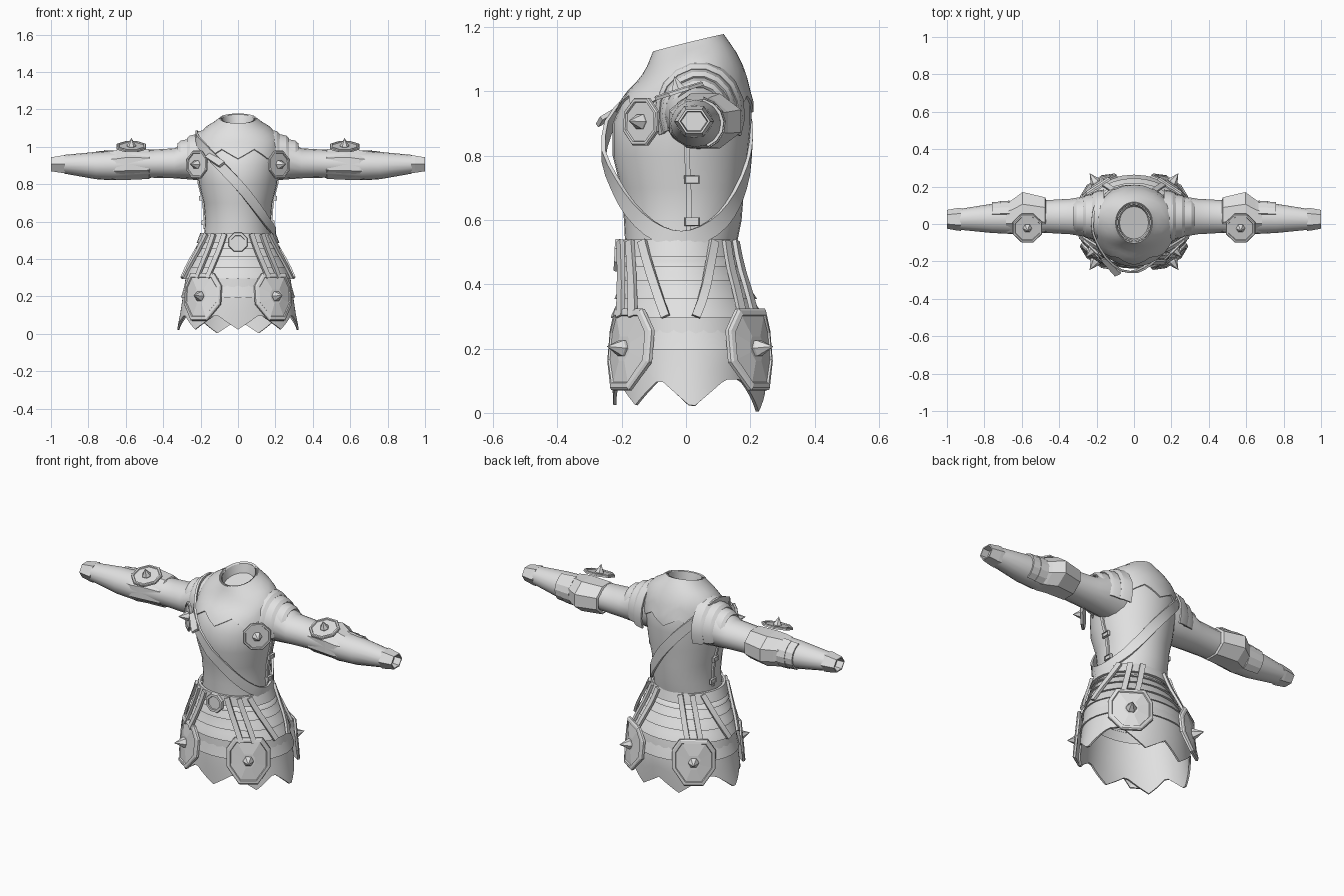
import bpy, bmesh, math
from mathutils import Vector

if "Cube" in bpy.data.objects:
    bpy.data.objects.remove(bpy.data.objects["Cube"])

grey = bpy.data.materials.new("armour_grey")
grey.diffuse_color = (0.75, 0.75, 0.75, 1)
grey.use_nodes = True
grey.node_tree.nodes["Principled BSDF"].inputs["Base Color"].default_value = grey.diffuse_color
Z = Vector((0, 0, 1))


def loft(name, rings, closed=True, caps=(), thick=0, angle=35, loop=False):
    """Skin a list of point rings, optionally thickened."""
    bm = bmesh.new()
    vs = [[bm.verts.new(p) for p in r] for r in rings]
    n = len(rings[0])
    for i in range(len(rings) if loop else len(rings) - 1):
        a, b = vs[i], vs[(i + 1) % len(vs)]
        for j in range(n if closed else n - 1):
            k = (j + 1) % n
            bm.faces.new((a[j], a[k], b[k], b[j]))
    for c in caps:
        bm.faces.new(vs[c])
    bmesh.ops.remove_doubles(bm, verts=bm.verts, dist=1e-5)
    bmesh.ops.recalc_face_normals(bm, faces=bm.faces)
    me = bpy.data.meshes.new(name)
    bm.to_mesh(me)
    bm.free()
    me.materials.append(grey)
    ob = bpy.data.objects.new(name, me)
    bpy.context.collection.objects.link(ob)
    bpy.ops.object.select_all(action='DESELECT')
    bpy.context.view_layer.objects.active = ob
    ob.select_set(True)
    if thick:
        m = ob.modifiers.new("shell", 'SOLIDIFY')
        m.thickness, m.offset = thick, 0
        bpy.ops.object.modifier_apply(modifier=m.name)
    if angle:
        bpy.ops.object.shade_smooth_by_angle(angle=math.radians(angle))
    return ob


# Profiles: height, half width, front y, back y
TORSO = [(.5, .18, -.185, .15), (.6, .172, -.19, .17), (.7, .18, -.2, .178), (.8, .205, -.225, .19),
         (.9, .215, -.225, .2), (.97, .22, -.195, .2), (1.05, .21, -.135, .175),
         (1.1, .165, -.11, .145), (1.13, .115, -.1, .122), (1.15, .09, -.093, .108)]
SKIRT = [(0, .325, -.22, .235), (.1, .305, -.225, .245), (.2, .29, -.225, .25), (.3, .275, -.22, .23),
         (.37, .25, -.205, .2), (.45, .215, -.195, .165), (.53, .185, -.19, .14), (.56, .18, -.188, .145)]


def surf(table, deg, z, off=0):
    """Point on a profiled body at an angle (0 = +x, -90 = front) and height."""
    z = max(table[0][0], min(table[-1][0], z))
    for a, b in zip(table, table[1:]):
        if z <= b[0]:
            break
    t = (z - a[0]) / (b[0] - a[0])
    hx, yf, yb = (a[i] + (b[i] - a[i]) * t for i in (1, 2, 3))
    th = math.radians(deg)
    x = (hx + off) * math.cos(th)
    y = (yf + yb) / 2 + ((yb - yf) / 2 + off) * math.sin(th)
    if table is TORSO:  # neckline slopes down to the front
        z += .25 * max(0, (z - 1.0) / .15) * (y - .01)
    return Vector((x, y, z))


def ring(table, z, off=0, n=32):
    f = z if callable(z) else (lambda d: z)
    return [surf(table, 360 * i / n, f(360 * i / n), off) for i in range(n)]


def wave(deg, count):
    """Triangle wave: 0 at tips, 1 at valleys."""
    p = (deg * count / 360) % 1
    return 1 - abs(2 * p - 1)


def ribbon(name, pts, nrm, w, t, loop=False):
    """Flat strap with rectangular section along a path."""
    rings, n = [], len(pts)
    for i, p in enumerate(pts):
        a = pts[(i - 1) % n] if loop else pts[max(i - 1, 0)]
        b = pts[(i + 1) % n] if loop else pts[min(i + 1, n - 1)]
        s = (b - a).cross(nrm[i]).normalized() * w / 2
        o = nrm[i] * t / 2
        rings.append([p + s + o, p - s + o, p - s - o, p + s - o])
    loft(name, rings, caps=() if loop else (0, -1), loop=loop)


def plate(name, c, n, outline, t, rim=.84, spike=0, spike_r=.022, bend=0):
    """Rimmed polygon plate facing n, optionally bent around its height, with an optional spike."""
    c, n = Vector(c), Vector(n).normalized()
    u = Z.cross(n).normalized()
    v = n.cross(u)
    steps = [(.3, 0), (1, 0), (1, t * .7), (.95, t), (rim, t), (rim - .03, t * .6), (.3, t * .6)]
    loft(name, [[c + u * a * s + v * b * s + n * (h - bend * (a * s) ** 2) for a, b in outline]
                for s, h in steps], caps=(0, -1), angle=0)
    if spike:
        hexa = [(math.cos(k * math.pi / 3), math.sin(k * math.pi / 3)) for k in range(6)]
        prof = [(spike_r, 0), (spike_r, t), (spike_r * .75, t + spike * .25), (.001, t + spike)]
        loft(name + "_spike", [[c + (u * a + v * b) * r + n * h for a, b in hexa] for r, h in prof],
             caps=(0, -1), angle=0)


def octagon(r):
    return [(r * math.cos(math.radians(22.5 + 45 * k)), r * math.sin(math.radians(22.5 + 45 * k)))
            for k in range(8)]


def tube(name, sx, table, a0=0, a1=360, n=16, **kw):
    """Sleeve section along x: rows of x, centre y, centre z, y radius, z radius."""
    full = a1 - a0 == 360
    angs = [math.radians(a0 + (a1 - a0) * i / (n if full else n - 1)) for i in range(n)]
    return loft(name, [[Vector((sx * x, cy + ry * math.cos(a), cz + rz * math.sin(a))) for a in angs]
                       for x, cy, cz, ry, rz in table], closed=full, **kw)


# Torso, jagged mantle and neck lining
loft("torso", [ring(TORSO, r[0]) for r in TORSO], thick=.006, angle=50)
hem = lambda d: .935 + .05 * wave(d + 90, 8)
loft("mantle", [ring(TORSO, (lambda d, k=k: hem(d) + (1.15 - hem(d)) * k), .006, 48)
                for k in (0, .15, .3, .45, .6, .75, .88, 1)], thick=.008, angle=30)
loft("neck_lining", [ring(TORSO, 1.15, -.004, 24),
                     [Vector((p.x * .9, p.y * .9, p.z - .05)) for p in ring(TORSO, 1.15, -.004, 24)]],
     caps=(-1,))

# Diagonal strap around the body, with its loose end on the chest
degs = [i * 10 for i in range(36)]
path = [surf(TORSO, d, .80 - .26 * math.cos(math.radians(d)), .02 - .012 * math.sin(math.radians(d)))
        for d in degs]
outs = [Vector((math.cos(math.radians(d)), math.sin(math.radians(d)), 0)) for d in degs]
ribbon("diagonal_strap", path, outs, .052, .012, loop=True)
ribbon("strap_end", [Vector((-.16, -.185, .955)), Vector((-.085, -.27, .905))],
       [Vector((-.3, -.6, .75)).normalized()] * 2, .04, .014)

# Waist belt and buckle
loft("belt", [ring(SKIRT, z, o) for z, o in ((.54, .004), (.54, .018), (.485, .02), (.485, .004))])
plate("belt_buckle", (0, -.205, .49), (0, -1, .05), octagon(.055), .018, rim=.7)

# Overlapping skirt bands, each flared at its lower lip
for z1, z0 in ((.49, .455), (.465, .41), (.42, .355), (.365, .295), (.305, .195)):
    zm = (z0 + z1) / 2
    loft("skirt_band", [ring(SKIRT, z, o) for z, o in
                        ((z1, .0), (zm, .006), (z0 + .012, .012), (z0, .014), (z0, .0))])

# Zigzag under skirt with unevenly spaced tips
TIPS = (0, 70, 110, 180, 225, 270, 315, 360)
edge = lambda d: .004 + min(.1, .0036 * min(abs(d - t) for t in TIPS)) + .02 * (d > 180 or d in (0, 180))
loft("under_skirt", [ring(SKIRT, .3, 0, 72), ring(SKIRT, .2, 0, 72)] +
     [ring(SKIRT, lambda d, k=k: .2 + (edge(d) - .2) * k, 0, 72) for k in (.5, 1)], thick=.01, angle=25)

# Hip plates and hanging straps, one set per quadrant
HIP = [(.075, .125), (-.075, .125), (-.115, .06), (-.115, -.04), (-.05, -.13),
       (.05, -.13), (.115, -.04), (.115, .06)]
for sx in (1, -1):
    for sy in (1, -1):
        cy = .215 if sy > 0 else -.19
        plate("hip_plate", (sx * .2, cy, .2), (sx * .55, sy * .83, .1), HIP, .016,
              spike=.05, spike_r=.028, bend=2.2)
        for d0, d1 in ((70, 57), (52, 43), (36, 6 if sy > 0 else 16)):
            pts, nrm = [], []
            for k in range(6):
                d = d0 + (d1 - d0) * k / 5
                p = surf(SKIRT, d, .535 - .235 * k / 5, .026)
                pts.append(Vector((p.x * sx, p.y if sy > 0 else 2 * surf(SKIRT, 0, p.z).y - p.y, p.z)))
                nrm.append(Vector((sx * math.cos(math.radians(d)), sy * math.sin(math.radians(d)), .25)).normalized())
            ribbon("hanging_strap", pts, nrm, .028, .014)

for sx in (1, -1):
    # Side seam with two clasps
    seam = [surf(TORSO, 0, z, .004) for z in (.56, .65, .72, .8, .84)]
    for p in seam:
        p.x *= sx
        p.y += .02
    ribbon("side_seam", seam, [Vector((sx, 0, 0))] * 5, .016, .012)
    for z in (.595, .725):
        p = surf(TORSO, 0, z, .008)
        plate("side_clasp", (sx * p.x, p.y + .03, z), (sx, 0, 0),
              [(.024, .013), (-.024, .013), (-.024, -.013), (.024, -.013)], .014)
    # Sleeve and cuff
    tube("sleeve", sx, [(.15, .035, .945, .115, .13), (.25, .04, .935, .11, .11), (.34, .04, .912, .095, .08),
                        (.46, .04, .91, .088, .075), (.56, .035, .91, .085, .08), (.66, .03, .9, .083, .077),
                        (.76, .03, .9, .078, .073), (.93, .025, .907, .056, .05)], angle=50)
    tube("cuff", sx, [(.925, .025, .907, .05, .045), (.925, .025, .907, .062, .055), (.945, .025, .907, .06, .053),
                      (1.0, .025, .907, .05, .043), (1.0, .025, .907, .043, .036), (.96, .025, .907, .04, .033)],
         n=6, caps=(-1,), angle=0)
    # Layered shoulder bands arching over the arm
    for x, r in ((.16, .162), (.21, .138), (.26, .11)):
        tube("shoulder_band", sx, [(x, .04, .93, r * .86, r), (x + .045, .04, .93, r * .86 - .008, r - .01),
                                   (x + .06, .04, .928, r * .86 - .018, r - .022)],
             -25, 205, 12, thick=.01, angle=25)
    # Spiked chest disc in front of the shoulder
    plate("shoulder_disc", (sx * .215, -.135, .905), (sx * .7, -.72, .05), octagon(.08), .014,
          spike=.045, spike_r=.026)
    # Elbow guard with pointed back, and its spiked disc
    tube("elbow_guard", sx, [(.47, .045, .908, .09, .078), (.475, .05, .908, .1, .086), (.595, .06, .908, .12, .092),
                             (.65, .04, .903, .098, .086), (.685, .033, .903, .082, .078)], 22.5, 382.5, 8, angle=0)
    plate("elbow_disc", (sx * .57, -.02, .995), (0, -.3, .95), octagon(.085), .014, spike=.04, spike_r=.024)
    # Overlapping forearm flaps on the back of the arm
    for x, r in ((.665, .09), (.71, .085)):
        tube("forearm_flap", sx, [(x, .03, .9, r, r - .008), (x + .05, .03, .9, r - .002, r - .01)],
             -65, 75, 7, thick=.01, angle=0)
